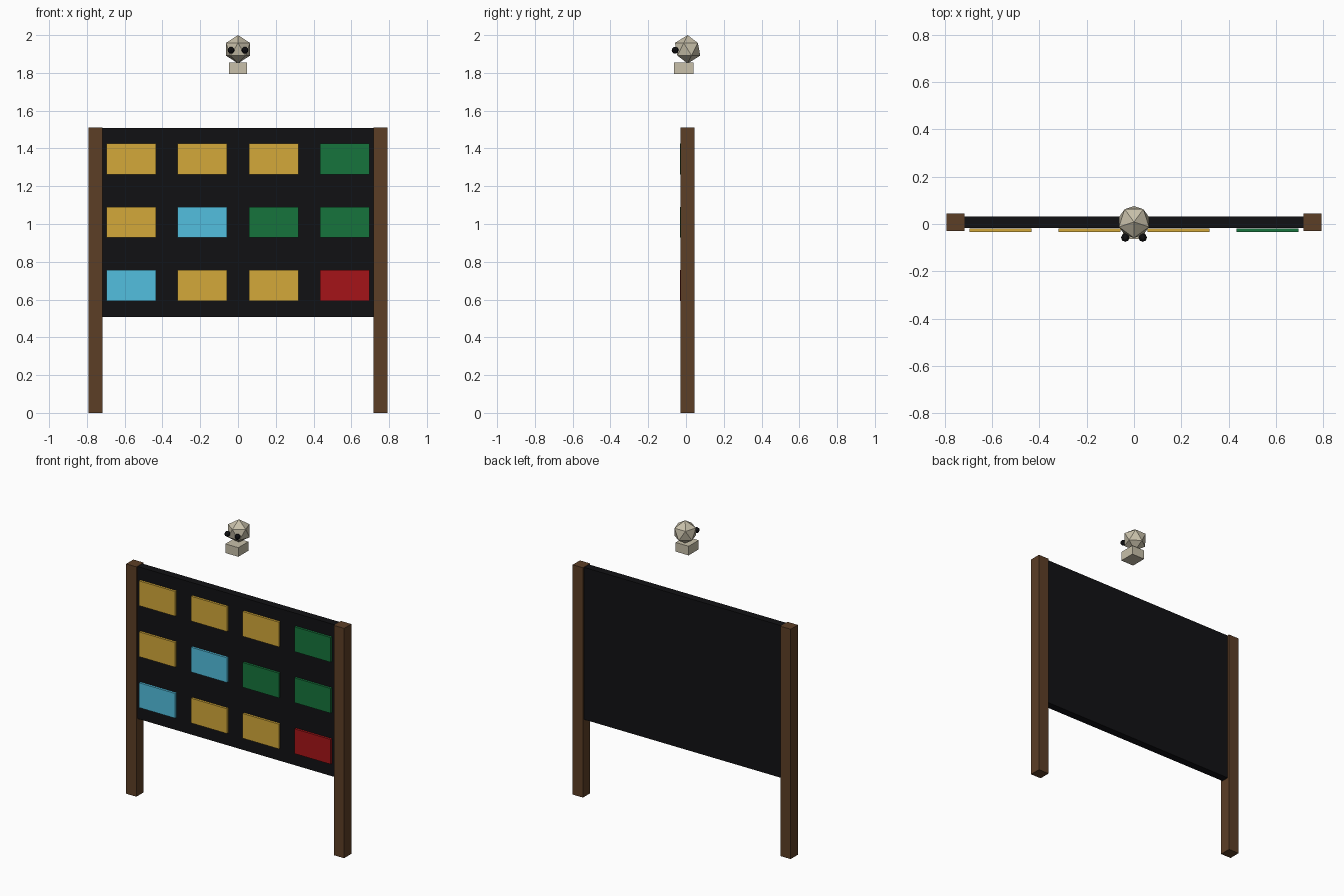
import bpy
import math

if "Cube" in bpy.data.objects:
    bpy.data.objects.remove(bpy.data.objects["Cube"])


def material(name, r, g, b):
    """Make a material from a display colour in 0-255."""
    def lin(c):
        c /= 255
        return c / 12.92 if c <= 0.04045 else ((c + 0.055) / 1.055) ** 2.4
    m = bpy.data.materials.new(name)
    m.diffuse_color = (lin(r), lin(g), lin(b), 1)
    m.use_nodes = True
    m.node_tree.nodes["Principled BSDF"].inputs["Base Color"].default_value = m.diffuse_color
    return m


def finish(obj, name, mat):
    obj.name = obj.data.name = name
    obj.data.materials.append(mat)
    return obj


def box(name, centre, size, mat):
    bpy.ops.mesh.primitive_cube_add(size=1, location=centre)
    obj = bpy.context.object
    obj.scale = size
    bpy.ops.object.transform_apply(location=False, rotation=False, scale=True)
    return finish(obj, name, mat)


wood = material("wood", 92, 62, 38)
black = material("black", 17, 17, 20)
bone = material("bone", 200, 192, 170)
cards = {
    "Y": material("yellow", 211, 169, 58),
    "G": material("green", 22, 116, 60),
    "B": material("blue", 82, 191, 223),
    "R": material("red", 165, 20, 24),
}

# Posts
for side, label in ((-1, "left"), (1, "right")):
    box(f"{label}_post", (side * 0.755, 0.0075, 0.755), (0.075, 0.075, 1.51), wood)

# Board between the posts
box("board", (0, 0.0075, 1.008), (1.47, 0.05, 1.0), black)

# Grid of coloured cards, top row first
for row, colours in enumerate(("YYYG", "YBGG", "BYYR")):
    for col, key in enumerate(colours):
        box(f"card_{row + 1}_{col + 1}",
            (-0.565 + col * 0.3767, -0.0255, 1.344 - row * 0.335),
            (0.262, 0.015, 0.163), cards[key])

# Floating head
bpy.ops.mesh.primitive_ico_sphere_add(subdivisions=1, radius=0.075,
                                      location=(0, 0.0085, 1.925),
                                      rotation=(0, 0, -math.pi / 2))
finish(bpy.context.object, "head", bone)

# Jaw block under the head
box("jaw", (0, -0.012, 1.824), (0.094, 0.104, 0.06), bone)

# Eyes
for side, label in ((-1, "left"), (1, "right")):
    bpy.ops.mesh.primitive_uv_sphere_add(segments=8, ring_count=6, radius=0.018,
                                         location=(side * 0.037, -0.0575, 1.92))
    finish(bpy.context.object, f"{label}_eye", black)
